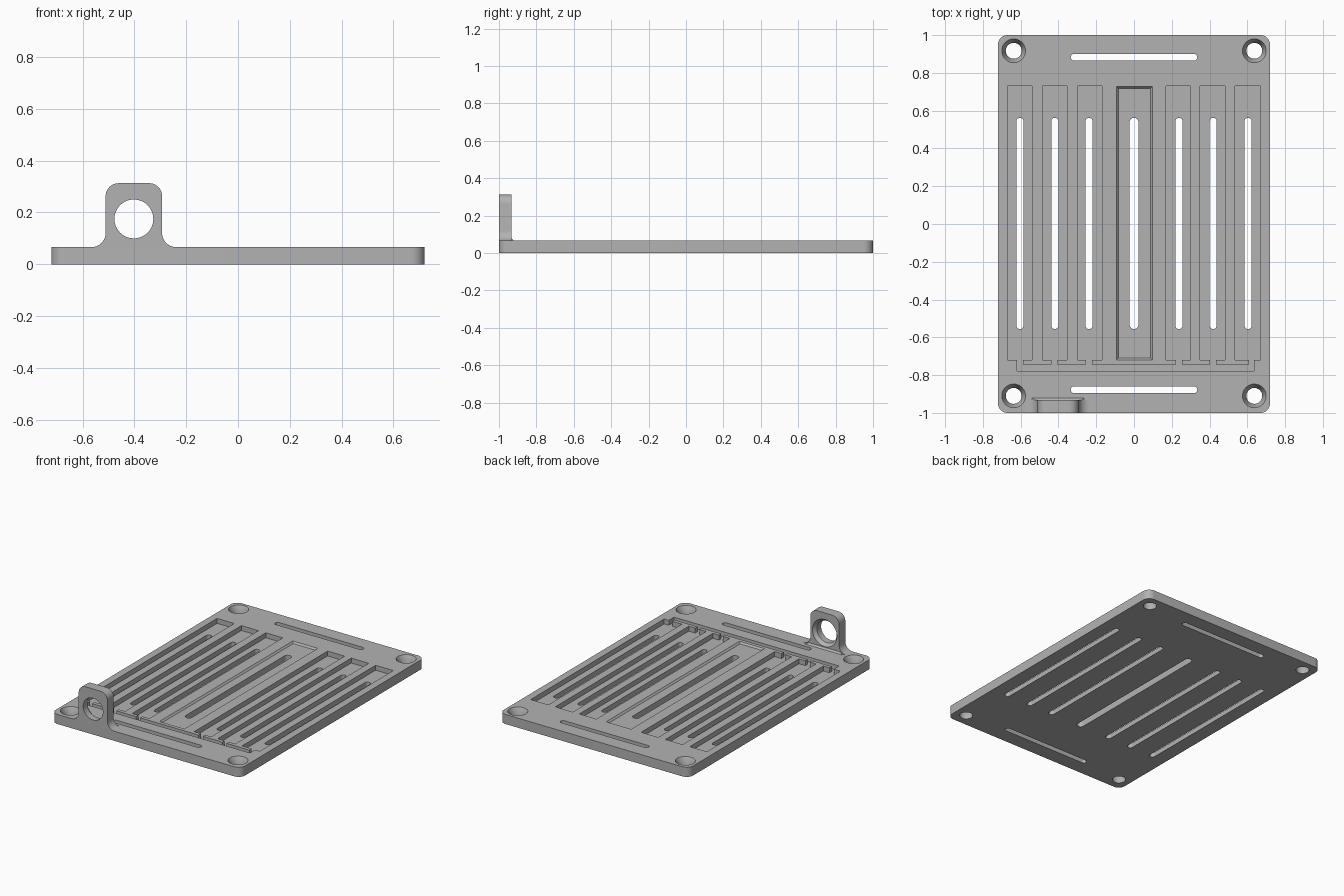
import bpy, bmesh, math

cube = bpy.data.objects.get("Cube")
if cube:
    bpy.data.objects.remove(cube, do_unlink=True)

grey = bpy.data.materials.new("plain grey")
grey.use_nodes = True
COLOUR = (0.45, 0.45, 0.45, 1)
grey.diffuse_color = COLOUR
grey.node_tree.nodes["Principled BSDF"].inputs["Base Color"].default_value = COLOUR

THICK = 0.066


def arc(cx, cy, r, start, end, n=10):
    angles = [math.radians(start + (end - start) * i / n) for i in range(n + 1)]
    return [(cx + r * math.cos(a), cy + r * math.sin(a)) for a in angles]


def rounded(x0, x1, y0, y1, r):
    """Rectangle outline with round corners."""
    return (arc(x1 - r, y1 - r, r, 0, 90) + arc(x0 + r, y1 - r, r, 90, 180)
            + arc(x0 + r, y0 + r, r, 180, 270) + arc(x1 - r, y0 + r, r, 270, 360))


def circle(cx, cy, r):
    return arc(cx, cy, r, 0, 360, 48)[:-1]


def loft(name, low, high, h0, h1, upright=False):
    """Solid between two outlines, along z, or along y when upright."""
    def place(p, h):
        return (p[0], h, p[1]) if upright else (p[0], p[1], h)
    bm = bmesh.new()
    a = [bm.verts.new(place(p, h0)) for p in low]
    b = [bm.verts.new(place(p, h1)) for p in high]
    bm.faces.new(a)
    bm.faces.new(b)
    for i in range(len(a)):
        j = (i + 1) % len(a)
        bm.faces.new((a[i], a[j], b[j], b[i]))
    bmesh.ops.remove_doubles(bm, verts=bm.verts[:], dist=1e-5)
    bmesh.ops.recalc_face_normals(bm, faces=bm.faces[:])
    mesh = bpy.data.meshes.new(name)
    bm.to_mesh(mesh)
    bm.free()
    ob = bpy.data.objects.new(name, mesh)
    bpy.context.collection.objects.link(ob)
    return ob


def cut(target, low, high, h0, h1, upright=False):
    cutter = loft("cutter", low, high, h0, h1, upright)
    cutter.hide_render = True
    mod = target.modifiers.new("cut", 'BOOLEAN')
    mod.operation = 'DIFFERENCE'
    mod.solver = 'EXACT'
    mod.object = cutter
    bpy.context.view_layer.objects.active = target
    bpy.ops.object.modifier_apply(modifier=mod.name)
    bpy.data.objects.remove(cutter, do_unlink=True)


def finish(ob):
    ob.data.materials.clear()
    ob.data.materials.append(grey)
    bpy.ops.object.select_all(action='DESELECT')
    ob.select_set(True)
    bpy.context.view_layer.objects.active = ob
    bpy.ops.object.shade_smooth_by_angle(angle=math.radians(30))


# Base plate with rounded corners
outline = rounded(-0.72, 0.72, -1, 1, 0.05)
plate = loft("base_plate", outline, outline, 0, THICK)

# Six long channels joined by a narrow cross channel: (left, right, neck left, neck right)
channels = [(-0.67, -0.54, -0.62, -0.587), (-0.485, -0.355, -0.437, -0.404),
            (-0.30, -0.17, -0.254, -0.222), (0.17, 0.30, 0.222, 0.254),
            (0.35, 0.483, 0.402, 0.434), (0.535, 0.67, 0.608, 0.635)]
FRONT, BACK, NECK = -0.72, 0.73, -0.745
comb = [(-0.62, -0.777), (0.635, -0.777)]
for left, right, n0, n1 in reversed(channels):
    comb += [(n1, NECK), (n1, FRONT), (right, FRONT), (right, BACK),
             (left, BACK), (left, FRONT), (n0, FRONT), (n0, NECK)]
cut(plate, comb, comb, 0.032, 0.1)

# Shallow centre recess with sloping walls
def box(x0, x1, y0, y1):
    return [(x0, y0), (x1, y0), (x1, y1), (x0, y1)]
cut(plate, box(-0.083, 0.087, -0.71, 0.718), box(-0.103, 0.107, -0.73, 0.738),
    THICK - 0.012, THICK + 0.012)

# Long through slots
for x, half in ((0, 0.024), (0.238, 0.019), (0.419, 0.019), (0.604, 0.019)):
    for side in ((1, -1) if x else (1,)):
        slot = rounded(side * x - half, side * x + half, -0.556, 0.562, half)
        cut(plate, slot, slot, -0.1, 0.1)

# Cross slots at both ends
for y in (0.883, -0.877):
    slot = rounded(-0.335, 0.335, y - 0.018, y + 0.018, 0.018)
    cut(plate, slot, slot, -0.1, 0.1)

# Countersunk corner holes
for x in (-0.637, 0.637):
    for y in (0.917, -0.91):
        cut(plate, circle(x, y, 0.042), circle(x, y, 0.042), -0.1, 0.1)
        cut(plate, circle(x, y, 0.042), circle(x, y, 0.068), 0.025, THICK + 0.01)
finish(plate)

# Upright lug with flared foot and round hole
L, R, TOP, FOOT, CORNER = -0.511, -0.293, 0.313, 0.055, 0.05
profile = (arc(R + FOOT, THICK + FOOT, FOOT, 270, 180)
           + arc(R - CORNER, TOP - CORNER, CORNER, 0, 90)
           + arc(L + CORNER, TOP - CORNER, CORNER, 90, 180)
           + arc(L - FOOT, THICK + FOOT, FOOT, 0, -90))
lug = loft("lug", profile, profile, -1, -0.932, True)
eye = (-0.402, 0.175)
cut(lug, circle(*eye, 0.075), circle(*eye, 0.075), -1.1, -0.8, True)
cut(lug, circle(*eye, 0.075), circle(*eye, 0.097), -0.955, -0.927, True)
finish(lug)

# Small fillet behind the lug
low = box(-0.54, -0.265, -0.934, -0.92)
high = box(-0.525, -0.28, -0.934, -0.931)
finish(loft("lug_fillet", low, high, THICK, THICK + 0.011))
